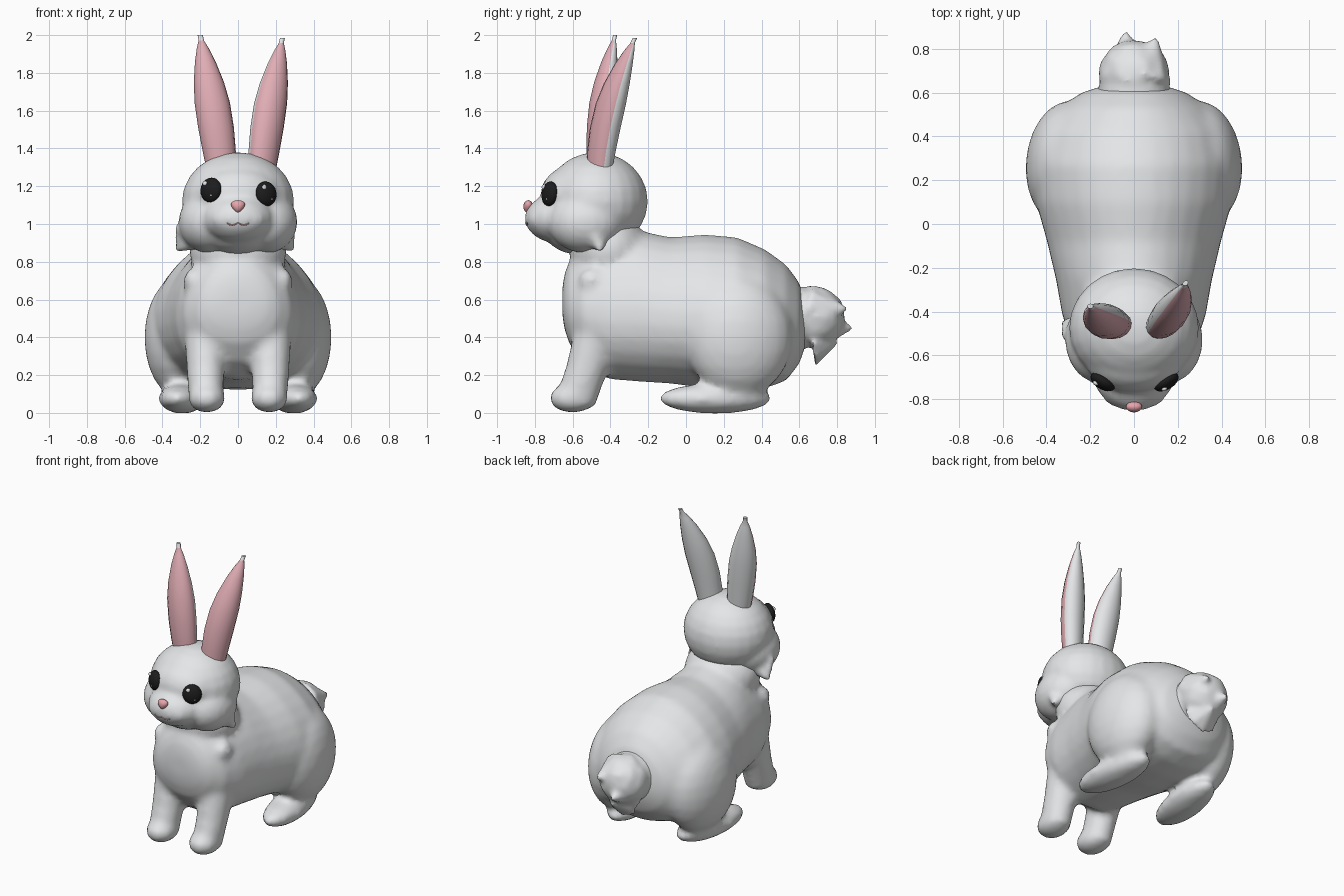
import bpy, bmesh, math, random
from mathutils import Vector, Matrix
from mathutils.bvhtree import BVHTree

random.seed(4)
if "Cube" in bpy.data.objects:
    bpy.data.objects.remove(bpy.data.objects["Cube"])


def material(name, rgb, rough=0.7):
    m = bpy.data.materials.new(name)
    m.use_nodes = True
    m.diffuse_color = (*rgb, 1)
    m.roughness = rough
    bsdf = m.node_tree.nodes["Principled BSDF"]
    bsdf.inputs["Base Color"].default_value = (*rgb, 1)
    bsdf.inputs["Roughness"].default_value = rough
    return m


WHITE = material("fur white", (0.8, 0.81, 0.82))
PINK = material("ear pink", (0.75, 0.42, 0.46))
ROSE = material("nose rose", (0.8, 0.37, 0.4))
BLACK = material("eye black", (0.012, 0.012, 0.012))


def finish(name, bm, mats, voxel=0, smooth=5):
    """Turn a bmesh into a smooth object, optionally fusing its parts."""
    bmesh.ops.recalc_face_normals(bm, faces=bm.faces)
    me = bpy.data.meshes.new(name)
    bm.to_mesh(me)
    bm.free()
    ob = bpy.data.objects.new(name, me)
    bpy.context.collection.objects.link(ob)
    for o in bpy.context.selected_objects:
        o.select_set(False)
    ob.select_set(True)
    bpy.context.view_layer.objects.active = ob
    if voxel:
        fuse = ob.modifiers.new("fuse", 'REMESH')
        fuse.mode = 'VOXEL'
        fuse.voxel_size = voxel
        relax = ob.modifiers.new("relax", 'SMOOTH')
        relax.factor, relax.iterations = 0.5, smooth
        bpy.ops.object.convert(target='MESH')
        ob.data.materials.clear()
    for m in mats:
        ob.data.materials.append(m)
    bpy.ops.object.shade_smooth_by_angle(angle=math.radians(50))
    return ob


def blob(bm, centre, radii, rot=None, seg=24):
    mat = Matrix.Translation(centre) @ (rot or Matrix()) @ Matrix.Diagonal((*radii, 1))
    return bmesh.ops.create_uvsphere(bm, u_segments=seg, v_segments=seg // 2,
                                     radius=1, matrix=mat)["verts"]


def loft(bm, rings):
    """Skin a list of equal point rings and cap both ends."""
    loops = [[bm.verts.new(p) for p in ring] for ring in rings]
    n = len(loops[0])
    for a, b in zip(loops, loops[1:]):
        for i in range(n):
            bm.faces.new((a[i], a[(i + 1) % n], b[(i + 1) % n], b[i]))
    bm.faces.new(loops[0])
    bm.faces.new(loops[-1])


def tube(bm, stations, n=16):
    """Upright limb from (centre, x radius, y radius) stations."""
    loft(bm, [[Vector(c) + Vector((rx * math.cos(k * math.tau / n),
                                   ry * math.sin(k * math.tau / n), 0))
               for k in range(n)] for c, rx, ry in stations])


def spike(bm, base, tip, r, end=0.006):
    axis = Vector(tip) - Vector(base)
    mat = (Matrix.Translation((Vector(base) + Vector(tip)) / 2)
           @ axis.to_track_quat('Z', 'Y').to_matrix().to_4x4())
    bmesh.ops.create_cone(bm, cap_ends=True, segments=8, radius1=r, radius2=end,
                          depth=axis.length, matrix=mat)


def pear(y, lo, hi, w, n=28):
    """Torso cross-section, wider below the middle."""
    ring = []
    for k in range(n):
        c, s = math.cos(k * math.tau / n), math.sin(k * math.tau / n)
        ring.append((w * c * (1 - 0.15 * s), y, (lo + hi) / 2 + (hi - lo) / 2 * s))
    return ring


# Torso: y, underside z, back z, half width
bm = bmesh.new()
torso = [(-0.655, 0.52, 0.66, 0.08), (-0.645, 0.45, 0.73, 0.15), (-0.62, 0.37, 0.8, 0.21),
         (-0.55, 0.27, 0.88, 0.28), (-0.42, 0.18, 0.94, 0.325), (-0.25, 0.165, 0.965, 0.355),
         (-0.08, 0.155, 0.93, 0.395), (0.1, 0.13, 0.945, 0.445), (0.27, 0.12, 0.93, 0.462),
         (0.42, 0.13, 0.865, 0.43), (0.53, 0.17, 0.785, 0.34), (0.6, 0.26, 0.69, 0.24),
         (0.635, 0.36, 0.58, 0.13)]
loft(bm, [pear(*station) for station in torso])
blob(bm, (0, -0.41, 0.86), (0.26, 0.21, 0.2))
for s in (-1, 1):
    # Thigh, shoulder and hind foot
    blob(bm, (s * 0.31, 0.28, 0.4), (0.185, 0.285, 0.32), Matrix.Rotation(s * 0.1, 4, 'Z'))
    blob(bm, (s * 0.235, -0.5, 0.7), (0.055, 0.07, 0.065))
    blob(bm, (s * 0.29, 0.28, 0.14), (0.1, 0.13, 0.1))
    blob(bm, (s * 0.295, 0.155, 0.076), (0.122, 0.302, 0.08), Matrix.Rotation(s * 0.12, 4, 'Z'))
    # Front leg and paw
    tube(bm, [((s * 0.17, -0.58, 0.03), 0.085, 0.1), ((s * 0.17, -0.565, 0.12), 0.095, 0.115),
              ((s * 0.172, -0.52, 0.25), 0.102, 0.115), ((s * 0.172, -0.49, 0.36), 0.11, 0.12),
              ((s * 0.17, -0.45, 0.5), 0.12, 0.13)])
    blob(bm, (s * 0.165, -0.6, 0.078), (0.1, 0.125, 0.078))
finish("body", bm, [WHITE], 0.022, 7)

# Head with muzzle, brow, cheeks and jaw
bm = bmesh.new()
blob(bm, (0, -0.475, 1.12), (0.298, 0.274, 0.26))
blob(bm, (0, -0.6, 1.15), (0.23, 0.17, 0.16))
blob(bm, (0, -0.66, 1.03), (0.195, 0.195, 0.135))
blob(bm, (0, -0.58, 0.99), (0.22, 0.18, 0.15))
for s, reach in ((-1, 0.335), (1, 0.3)):
    blob(bm, (s * 0.15, -0.53, 1.01), (0.165, 0.2, 0.165))
    blob(bm, (s * 0.07, -0.74, 1.025), (0.085, 0.098, 0.078))
    # Cheek fur tufts, fuller on the right
    for k in range(3):
        z = 0.985 - 0.05 * k
        spike(bm, (s * 0.2, -0.52 + 0.02 * k, z + 0.06),
              (s * reach, -0.5 + 0.025 * k, z - 0.025), 0.085, 0.014)
head = finish("head", bm, [WHITE], 0.018, 4)
tree = BVHTree.FromPolygons([v.co for v in head.data.vertices],
                            [p.vertices for p in head.data.polygons])


def on_face(x, z):
    return tree.ray_cast(Vector((x, -2, z)), Vector((0, 1, 0)))[0]


# Tail ball with ragged tip
bm = bmesh.new()
middle = Vector((0, 0.68, 0.51))
for v in bmesh.ops.create_icosphere(bm, subdivisions=3, radius=0.163,
                                    matrix=Matrix.Translation(middle))["verts"]:
    v.co += (v.co - middle) * random.uniform(-0.03, 0.03)
for x, z, y in ((-0.04, 0.45, 0.88), (0.1, 0.55, 0.85), (0.02, 0.37, 0.8)):
    spike(bm, (x * 0.5, 0.68, z), (x, y, z), 0.13, 0.012)
blob(bm, (0, 0.6, 0.5), (0.17, 0.1, 0.17))
finish("tail", bm, [WHITE], 0.016, 4)


# Ears: leaf-shaped lofts, pink in front; bias moves the pink towards the inner edge
def ear(name, base, mid, tip, yaw, bias):
    base, mid, tip = Vector(base), Vector(mid), Vector(tip)
    side = Vector((math.cos(yaw), math.sin(yaw), 0))
    front = Vector((math.sin(yaw), -math.cos(yaw), 0))
    profile = [(0, 0.078), (0.15, 0.088), (0.32, 0.095), (0.5, 0.094), (0.65, 0.08),
               (0.8, 0.055), (0.9, 0.032), (0.96, 0.014), (1, 0.014)]
    n = 16
    rings = []
    for t, w in profile:
        c = base * (1 - t) ** 2 + mid * 2 * t * (1 - t) + tip * t * t
        rings.append([c + side * w * math.cos(k * math.tau / n)
                      + front * w * 0.78 * math.sin(k * math.tau / n) for k in range(n)])
    bm = bmesh.new()
    loft(bm, rings)
    bmesh.ops.recalc_face_normals(bm, faces=bm.faces)
    top = tip.z - 0.03
    for f in bm.faces:
        if f.normal.dot(front - side * bias) > 0.15 and f.calc_center_median().z < top:
            f.material_index = 1
    finish(name, bm, [WHITE, PINK])


ear("right_ear", (-0.085, -0.46, 1.27), (-0.13, -0.46, 1.65), (-0.2, -0.375, 2.0), 0.08, 0)
ear("left_ear", (0.125, -0.46, 1.27), (0.165, -0.43, 1.65), (0.235, -0.27, 1.985), 0.6, 0.4)

# Eyes with highlights
for name, x, z in (("right_eye", -0.145, 1.18), ("left_eye", 0.15, 1.16)):
    point = on_face(x, z)
    out = Vector((math.copysign(0.52, x), -0.85, 0.1)).normalized()
    turn = out.to_track_quat('Z', 'Y').to_matrix().to_4x4()
    bm = bmesh.new()
    blob(bm, point - out * 0.004, (0.062, 0.066, 0.034), turn)
    finish(name, bm, [BLACK])
    bm = bmesh.new()
    for u, v, r in ((-0.024, 0.033, 0.014), (0.018, -0.03, 0.006)):
        blob(bm, point + turn.to_3x3() @ Vector((u, v, 0.022)), (r, r, r * 0.7), turn, 12)
    finish(name + "_highlight", bm, [WHITE])

# Nose: rounded triangle
bm = bmesh.new()
nose_y = min(on_face(0, 1.09).y, -0.835)
for v in blob(bm, (0, 0, 0), (0.034, 0.026, 0.034), seg=16):
    v.co.x *= 1 + v.co.z * 14
    v.co += Vector((0, nose_y, 1.092))
finish("nose", bm, [ROSE])

# Mouth: thin wavy line following the muzzle
curve = bpy.data.curves.new("mouth", 'CURVE')
curve.dimensions = '3D'
curve.bevel_depth = 0.004
curve.bevel_resolution = 1
line = curve.splines.new('POLY')
line.points.add(12)
for i, p in enumerate(line.points):
    x = -0.06 + 0.01 * i
    p.co = (*on_face(x, 1.006 - 0.012 * math.sin(abs(x) / 0.06 * math.pi)), 1)
curve.materials.append(ROSE)
bpy.context.collection.objects.link(bpy.data.objects.new("mouth", curve))
